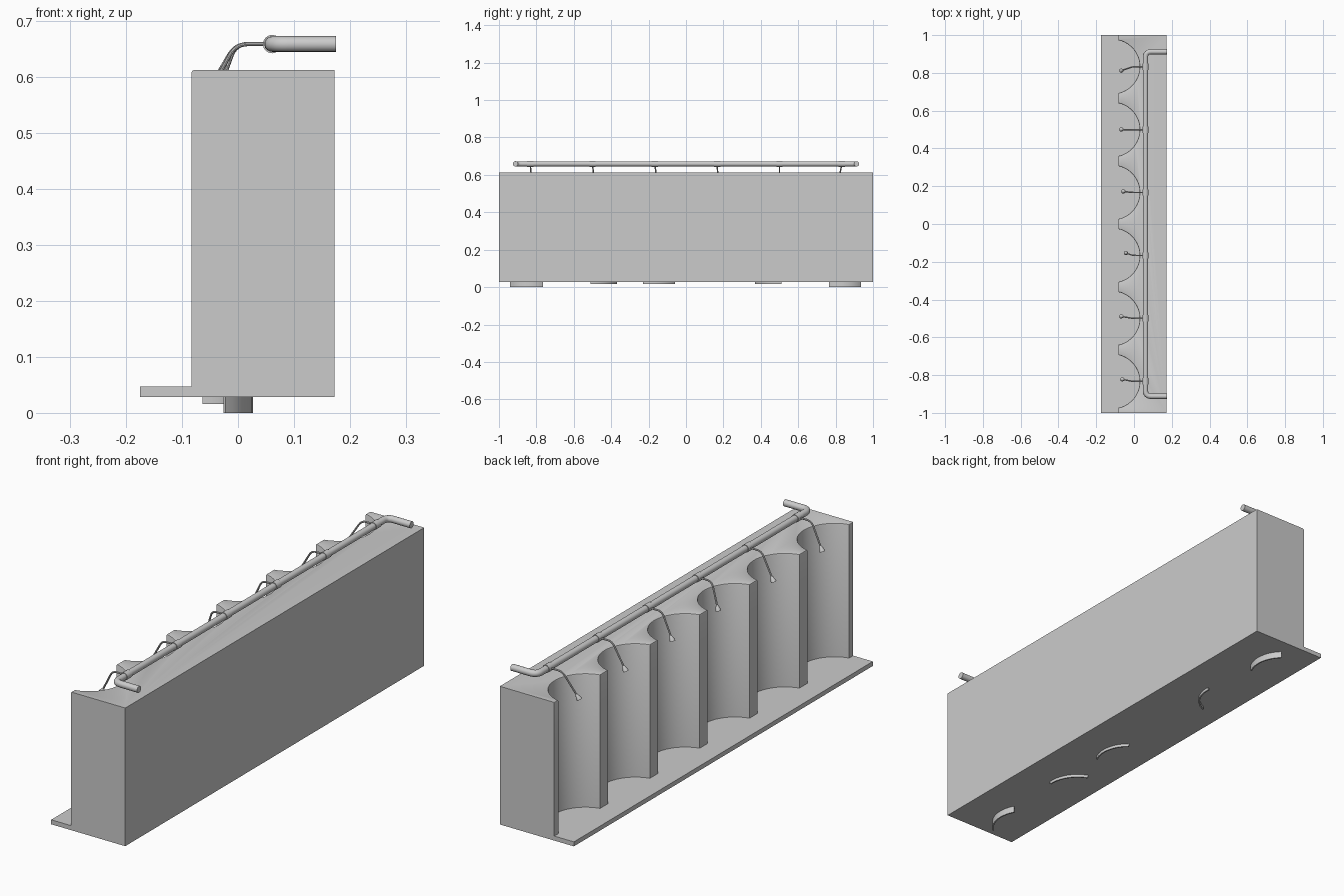
import bpy
import bmesh
from math import sin, cos, pi, asin, acos
from mathutils import Vector

cube = bpy.data.objects.get("Cube")
if cube:
    bpy.data.objects.remove(cube)

grey = bpy.data.materials.new("plain grey")
grey.use_nodes = True
grey.diffuse_color = (0.6, 0.6, 0.6, 1)
grey.node_tree.nodes["Principled BSDF"].inputs["Base Color"].default_value = (0.6, 0.6, 0.6, 1)

BAYS = [(2 * i - 5) / 6 for i in range(6)]
FRONT, BACK = -0.083, 0.172
FLOOR, TOP = 0.028, 0.613
BAY_X, BAY_R = -0.113, 0.143


def finish(name, bm, smooth=True):
    bmesh.ops.recalc_face_normals(bm, faces=bm.faces)
    mesh = bpy.data.meshes.new(name)
    bm.to_mesh(mesh)
    bm.free()
    ob = bpy.data.objects.new(name, mesh)
    bpy.context.collection.objects.link(ob)
    mesh.materials.append(grey)
    if smooth:
        bpy.ops.object.select_all(action='DESELECT')
        ob.select_set(True)
        bpy.context.view_layer.objects.active = ob
        bpy.ops.object.shade_smooth_by_angle(angle=0.6)
    return ob


def prism(bm, outline, z0, z1):
    face = bm.faces.new([bm.verts.new((x, y, z0)) for x, y in outline])
    new = bmesh.ops.extrude_face_region(bm, geom=[face])["geom"]
    bmesh.ops.translate(bm, vec=(0, 0, z1 - z0),
                        verts=[g for g in new if isinstance(g, bmesh.types.BMVert)])


def round_path(points, radius, steps=6):
    # replaces inner corners with short quadratic bends
    pts = [Vector(p) for p in points]
    out = [pts[0]]
    for a, b, c in zip(pts, pts[1:], pts[2:]):
        p, q = b + (a - b).normalized() * radius, b + (c - b).normalized() * radius
        for i in range(steps + 1):
            t = i / steps
            out.append(p * (1 - t) ** 2 + b * 2 * t * (1 - t) + q * t * t)
    return out + [pts[-1]]


def sweep(bm, path, radii, sides=16):
    # round tube along a path, with one radius per point
    rings = []
    normal = None
    for i, p in enumerate(path):
        d = (path[min(i + 1, len(path) - 1)] - path[max(i - 1, 0)]).normalized()
        normal = normal or d.orthogonal()
        normal = (normal - d * normal.dot(d)).normalized()
        side = d.cross(normal)
        rings.append([bm.verts.new(p + radii[i] * (normal * cos(2 * pi * k / sides)
                      + side * sin(2 * pi * k / sides))) for k in range(sides)])
    for a, b in zip(rings, rings[1:]):
        for k in range(sides):
            n = (k + 1) % sides
            bm.faces.new((a[k], a[n], b[n], b[k]))
    bm.faces.new(rings[0])
    bm.faces.new(rings[-1])


# Body: block with six round bays along its open side
half = acos((FRONT - BAY_X) / BAY_R)
outline = [(BACK, 1), (BACK, -1), (FRONT, -1)]
for y in BAYS:
    for i in range(33):
        a = -half + 2 * half * i / 32
        outline.append((BAY_X + BAY_R * cos(a), y + BAY_R * sin(a)))
outline.append((FRONT, 1))
bm = bmesh.new()
prism(bm, outline, FLOOR, TOP)
rim = [e for e in bm.edges if all(v.co.z > TOP - 0.001 and v.co.x < 0.1 for v in e.verts)]
bmesh.ops.bevel(bm, geom=rim, offset=0.005, segments=2, profile=0.5, affect='EDGES')
finish("body", bm)

# Base plate
bm = bmesh.new()
prism(bm, [(-0.175, -1), (BACK, -1), (BACK, 1), (-0.175, 1)], FLOOR, 0.047)
finish("base_plate", bm, False)

# Curved strips below the bays: bay number, y range, lower edge
STRIPS = [(0, -0.94, -0.765, 0), (1, -0.51, -0.37, 0.016), (2, -0.23, -0.06, 0.016),
          (4, 0.37, 0.51, 0.016), (5, 0.765, 0.935, 0)]
bm = bmesh.new()
for bay, y0, y1, low in STRIPS:
    a0, a1 = (asin((y - BAYS[bay]) / 0.14) for y in (y0, y1))
    angles = [a0 + (a1 - a0) * i / 12 for i in range(13)]
    arc = [(0.14, a) for a in angles] + [(0.134, a) for a in reversed(angles)]
    prism(bm, [(BAY_X + r * cos(a), BAYS[bay] + r * sin(a)) for r, a in arc], low, FLOOR + 0.005)
finish("curved_feet", bm)

# Supply pipe with bent ends
PX, PZ = 0.061, 0.659
bm = bmesh.new()
path = round_path([(0.175, -0.912, PZ), (PX, -0.912, PZ), (PX, 0.912, PZ), (0.175, 0.912, PZ)], 0.03)
sweep(bm, path, [0.014] * len(path))
finish("supply_pipe", bm)

# Collars, thin spouts and flared nozzles, one per bay
TIPS = [(-0.058, 0.01), (-0.063, 0.01), (-0.04, 0.012), (-0.053, 0.005), (-0.063, 0), (-0.063, -0.02)]
collars, spouts, nozzles = bmesh.new(), bmesh.new(), bmesh.new()
for y, (tip_x, dy) in zip(BAYS, TIPS):
    sweep(collars, [Vector((PX, y - 0.017, PZ)), Vector((PX, y + 0.017, PZ))], [0.0165] * 2)
    tip = Vector((tip_x, y + dy, 0.56))
    path = round_path([(PX, y, PZ), (-0.004, y, PZ), tip], 0.022)
    sweep(spouts, path, [0.0038] * len(path), 10)
    d = (path[-1] - path[-2]).normalized()
    sweep(nozzles, [tip - d * 0.012, tip + d * 0.006, tip + d * 0.012], [0.004, 0.011, 0.011], 12)
finish("pipe_collars", collars)
finish("spouts", spouts)
finish("nozzles", nozzles)
